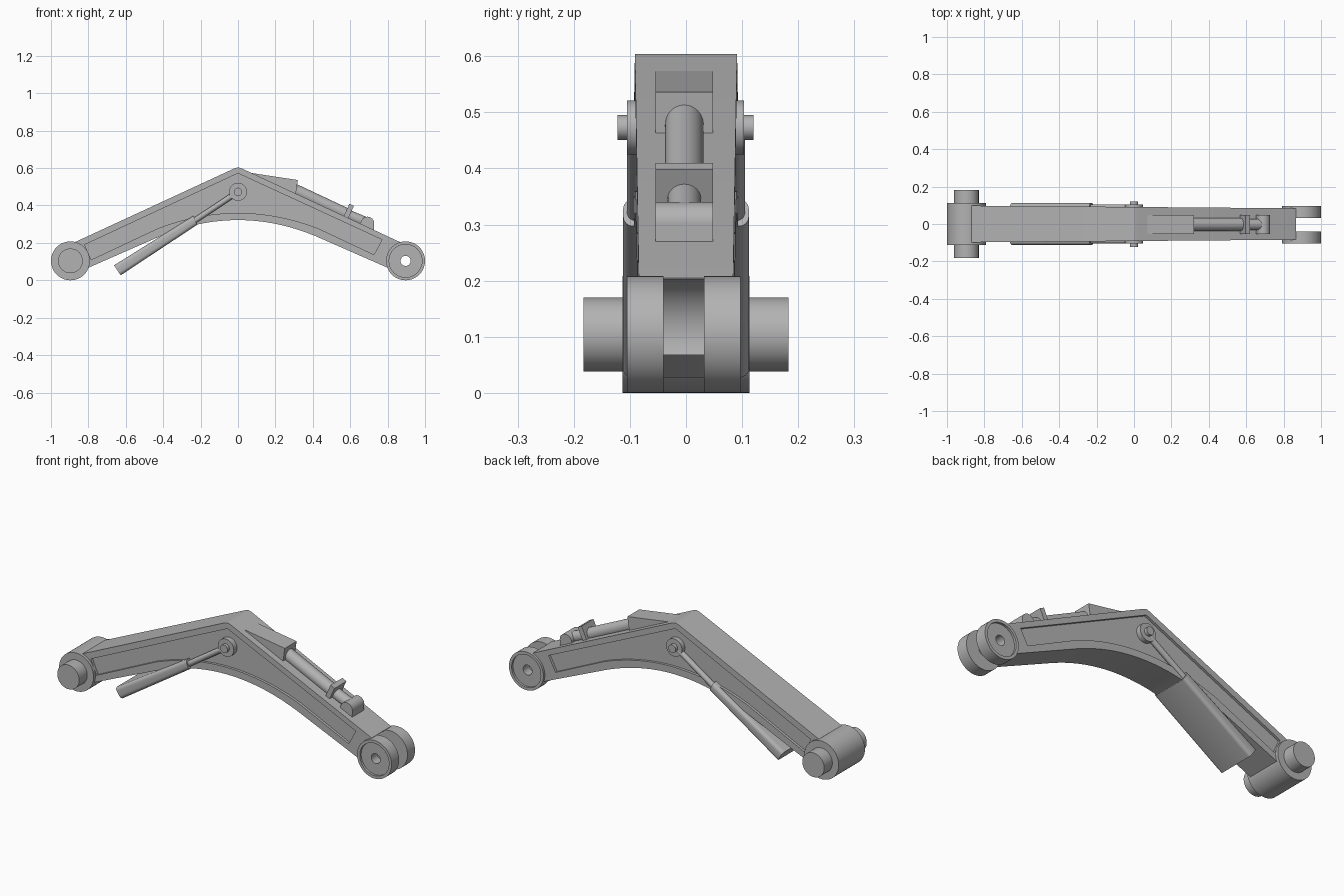
import bpy, bmesh, math
from mathutils import Vector

cube = bpy.data.objects.get("Cube")
if cube:
    bpy.data.objects.remove(cube, do_unlink=True)

GREY = (0.45, 0.45, 0.45, 1)
mat = bpy.data.materials.new("plain grey")
mat.use_nodes = True
mat.diffuse_color = GREY
mat.node_tree.nodes["Principled BSDF"].inputs["Base Color"].default_value = GREY


def finish(name, bm):
    bmesh.ops.recalc_face_normals(bm, faces=bm.faces)
    mesh = bpy.data.meshes.new(name)
    bm.to_mesh(mesh)
    bm.free()
    ob = bpy.data.objects.new(name, mesh)
    bpy.context.collection.objects.link(ob)
    mesh.materials.append(mat)
    return ob


def prism(name, outline, low, high, round_long=0):
    """Side outline (x, z) stretched between two y values or functions of x."""
    at = lambda f, x: f(x) if callable(f) else f
    bm = bmesh.new()
    a = [bm.verts.new((x, at(low, x), z)) for x, z in outline]
    b = [bm.verts.new((x, at(high, x), z)) for x, z in outline]
    bm.faces.new(a)
    bm.faces.new(b)
    n = len(a)
    for i in range(n):
        j = (i + 1) % n
        bm.faces.new((a[i], a[j], b[j], b[i]))
    if round_long:
        edges = [bm.edges.get((s[i], s[i + 1])) for s in (a, b) for i in (0, 2)]
        bmesh.ops.bevel(bm, geom=edges, offset=round_long, segments=4,
                        profile=0.5, affect='EDGES')
    return finish(name, bm)


def lathe(name, profile, x, z, steps=48):
    """Closed (radius, y) profile turned about a sideways axis."""
    bm = bmesh.new()
    rings = []
    for k in range(steps):
        t = 2 * math.pi * k / steps
        rings.append([bm.verts.new((x + r * math.cos(t), y, z + r * math.sin(t)))
                      for r, y in profile])
    n = len(profile)
    for k in range(steps):
        p, q = rings[k], rings[(k + 1) % steps]
        for i in range(n):
            j = (i + 1) % n
            bm.faces.new((p[i], p[j], q[j], q[i]))
    return finish(name, bm)


def cylinder(name, p, q, r):
    p, q = Vector(p), Vector(q)
    bm = bmesh.new()
    bmesh.ops.create_cone(bm, cap_ends=True, segments=48, radius1=r, radius2=r,
                          depth=(q - p).length)
    bm.transform((q - p).to_track_quat('Z', 'Y').to_matrix().to_4x4())
    bmesh.ops.translate(bm, verts=bm.verts, vec=(p + q) / 2)
    return finish(name, bm)


def cross_pin(name, x, z, r, low, high):
    return cylinder(name, (x, low, z), (x, high, z), r)


def cut(target, cutter):
    cutter.hide_render = True
    mod = target.modifiers.new("cut", 'BOOLEAN')
    mod.operation = 'DIFFERENCE'
    mod.solver = 'EXACT'
    mod.object = cutter
    bpy.context.view_layer.objects.active = target
    bpy.ops.object.modifier_apply(modifier=mod.name)
    bpy.data.objects.remove(cutter, do_unlink=True)


def arch(top, bend, reach, steps=20):
    xs = [reach - 2 * reach * i / steps for i in range(steps + 1)]
    return [(x, top - bend * x * x) for x in xs]


# Boom: bent, slightly tapering beam with an arched underside
def half_width(x):
    return 0.091 - 0.008 * x


PIVOT_X, PIVOT_Z, HUB_R = 0.896, 0.104, 0.104
boom = prism("boom",
             [(-0.87, 0.205), (-0.02, 0.598), (0, 0.604), (0.02, 0.598),
              (0.865, 0.205), (0.85, 0.045)]
             + arch(0.322, 0.5, 0.46) + [(-0.85, 0.045)],
             lambda x: -half_width(x), half_width)

# Sunken panel on each side of the boom
panel = ([(-0.82, 0.19), (0, 0.572), (0.77, 0.217), (0.727, 0.137)]
         + arch(0.36, 0.45, 0.43) + [(-0.785, 0.11)])
for side in (-1, 1):
    cut(boom, prism("panel_cutter", panel,
                    lambda x: side * (half_width(x) - 0.014),
                    lambda x: side * (half_width(x) + 0.05)))

# Rounded slot between the fork discs
cut(boom, cross_pin("slot_cutter", PIVOT_X, PIVOT_Z, HUB_R, -0.04, 0.032))

# Fork discs with a dished outer face and a pin hole
for name, inner, outer in (("left_side_fork_disc", 0.032, 0.097),
                           ("right_side_fork_disc", -0.04, -0.105)):
    floor = outer - math.copysign(0.012, outer)
    lathe(name, [(0.027, inner), (HUB_R, inner), (HUB_R, outer),
                 (0.088, outer), (0.088, floor), (0.027, floor)],
          PIVOT_X, PIVOT_Z)

# Base hub and its pin
cross_pin("base_hub", -PIVOT_X, PIVOT_Z, HUB_R, -0.113, 0.113)
cross_pin("base_pin", -PIVOT_X, PIVOT_Z, 0.066, -0.183, 0.183)

# Lift cylinder pivot, rods and wide barrel block
KNEE = (0, 0.473)
cross_pin("lift_pivot_boss", *KNEE, 0.048, -0.105, 0.103)
cross_pin("lift_pivot_pin", *KNEE, 0.022, -0.122, 0.12)
for name, y in (("left_lift_rod", 0.09), ("right_lift_rod", -0.09)):
    cylinder(name, (-0.26, y, 0.3), (KNEE[0], y, KNEE[1]), 0.015)
prism("lift_barrel_block",
      [(-0.663, 0.08), (-0.238, 0.345), (-0.218, 0.297), (-0.627, 0.027)],
      -0.112, 0.112, round_long=0.018)

# Upper cylinder: wedge housing, barrel, clamp plate, rod and end lug
prism("wedge_housing", [(0.03, 0.58), (0.32, 0.536), (0.308, 0.455), (0.05, 0.55)],
      -0.054, 0.048)
cylinder("upper_barrel", (0.29, -0.003, 0.488), (0.59, -0.003, 0.347), 0.034)
prism("clamp_plate", [(0.56, 0.33), (0.596, 0.41), (0.62, 0.398), (0.584, 0.32)],
      -0.054, 0.048)
cylinder("upper_rod", (0.59, -0.003, 0.347), (0.69, -0.003, 0.305), 0.03)
cross_pin("end_lug", 0.692, 0.304, 0.036, -0.054, 0.048)
prism("end_lug_foot", [(0.655, 0.308), (0.728, 0.302), (0.725, 0.25), (0.64, 0.28)],
      -0.054, 0.048)

# Smooth round parts, keep corners crisp
bpy.ops.object.select_all(action='DESELECT')
for ob in bpy.context.collection.objects:
    if ob.type == 'MESH':
        ob.select_set(True)
        bpy.context.view_layer.objects.active = ob
bpy.ops.object.shade_smooth_by_angle(angle=math.radians(30))
